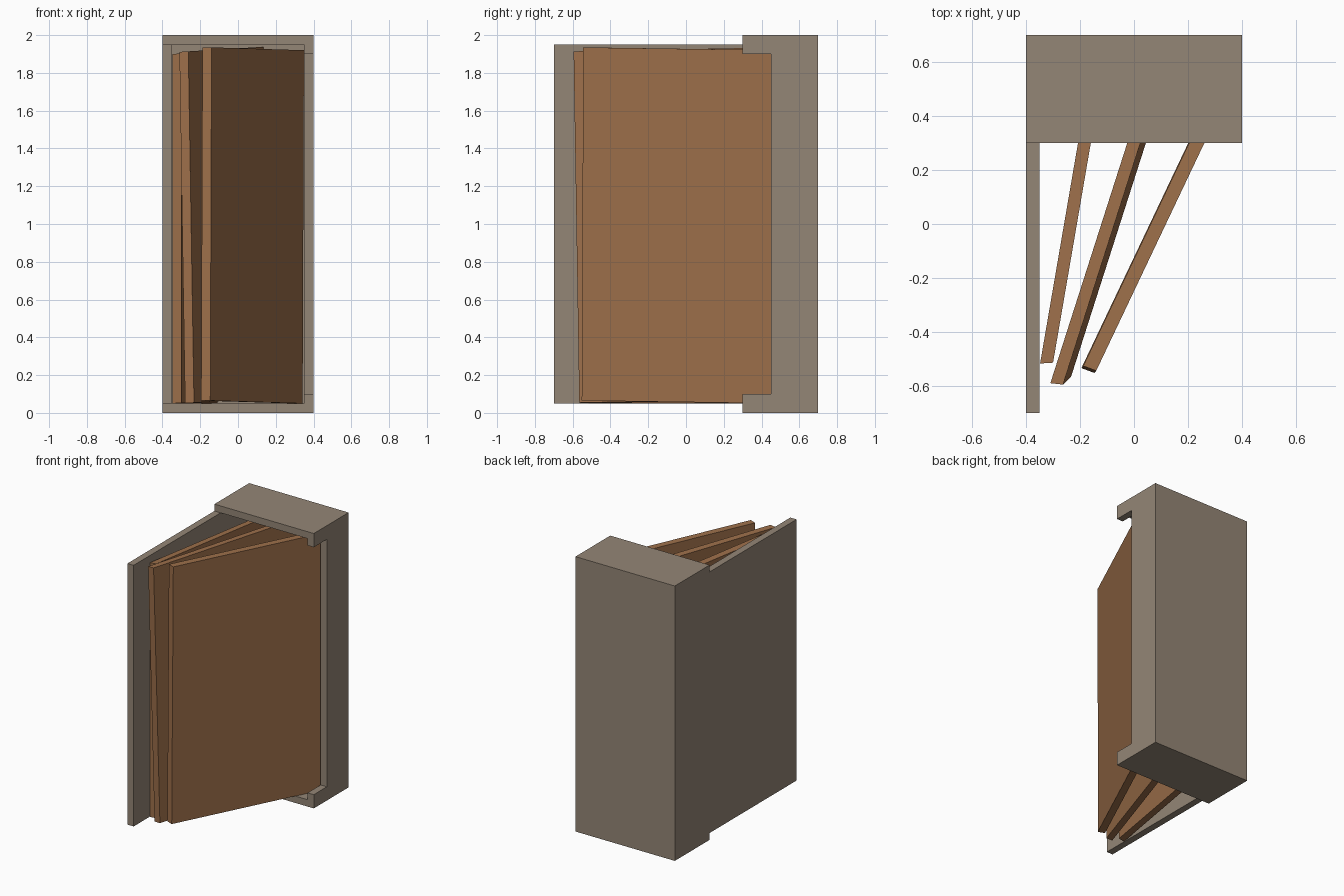
import bpy
from mathutils import Vector

if "Cube" in bpy.data.objects:
    bpy.data.objects.remove(bpy.data.objects["Cube"])


def material(name, color):
    m = bpy.data.materials.new(name)
    m.diffuse_color = (*color, 1)
    m.use_nodes = True
    m.node_tree.nodes["Principled BSDF"].inputs["Base Color"].default_value = m.diffuse_color
    return m


GREY = material("warm_grey", (0.296, 0.238, 0.181))
WOOD = material("brown_wood", (0.342, 0.162, 0.070))


def slab(name, origin, width, depth, up, mat):
    """Box spanned by three edge vectors (x-ish, y-ish, z-ish) from one corner."""
    o, w, d, u = map(Vector, (origin, width, depth, up))
    verts = [o, o + w, o + w + d, o + d]
    verts += [v + u for v in verts]
    faces = [(3, 2, 1, 0), (4, 5, 6, 7), (0, 1, 5, 4),
             (1, 2, 6, 5), (2, 3, 7, 6), (3, 0, 4, 7)]
    me = bpy.data.meshes.new(name)
    me.from_pydata(verts, [], faces)
    me.materials.append(mat)
    ob = bpy.data.objects.new(name, me)
    bpy.context.collection.objects.link(ob)
    return ob


def box(name, lo, hi, mat):
    s = [b - a for a, b in zip(lo, hi)]
    return slab(name, lo, (s[0], 0, 0), (0, s[1], 0), (0, 0, s[2]), mat)


# Hollow rear case, open at the front, with a cutout in its right wall
case = box("case", (-0.4, 0.3, 0), (0.4, 0.7, 2), GREY)
cutters = [
    box("inside_cutter", (-0.35, 0.1, 0.05), (0.35, 0.65, 1.95), GREY),
    box("side_cutter", (0.2, 0.1, 0.1), (0.6, 0.45, 1.9), GREY),
]
for c in cutters:
    mod = case.modifiers.new(c.name, 'BOOLEAN')
    mod.operation = 'DIFFERENCE'
    mod.solver = 'EXACT'
    mod.object = c
# Bake the cuts, then drop the cutters
dg = bpy.context.evaluated_depsgraph_get()
baked = bpy.data.meshes.new_from_object(case.evaluated_get(dg))
case.modifiers.clear()
case.data = baked
for c in cutters:
    bpy.data.objects.remove(c)

# Long left side panel
box("side_panel", (-0.4, -0.7, 0.05), (-0.35, 0.3, 1.95), GREY)

# Three fanned, slightly leaning boards: corner, width, depth, up
boards = {
    "left_board": ((-0.348, -0.517, 0.05), (0.048, 0.003, 0.003),
                   (0.192, 1.117, 0), (0, 0, 1.85)),
    "middle_board": ((-0.28, -0.56, 0.051), (0.047, -0.005, 0.003),
                     (0.397, 1.24, 0.024), (-0.03, -0.03, 1.86)),
    "right_board": ((-0.195, -0.534, 0.065), (0.048, -0.018, 0),
                    (0.489, 1.03, -0.015), (0.007, 0.008, 1.87)),
}
for name, vecs in boards.items():
    slab(name, *vecs, WOOD)
